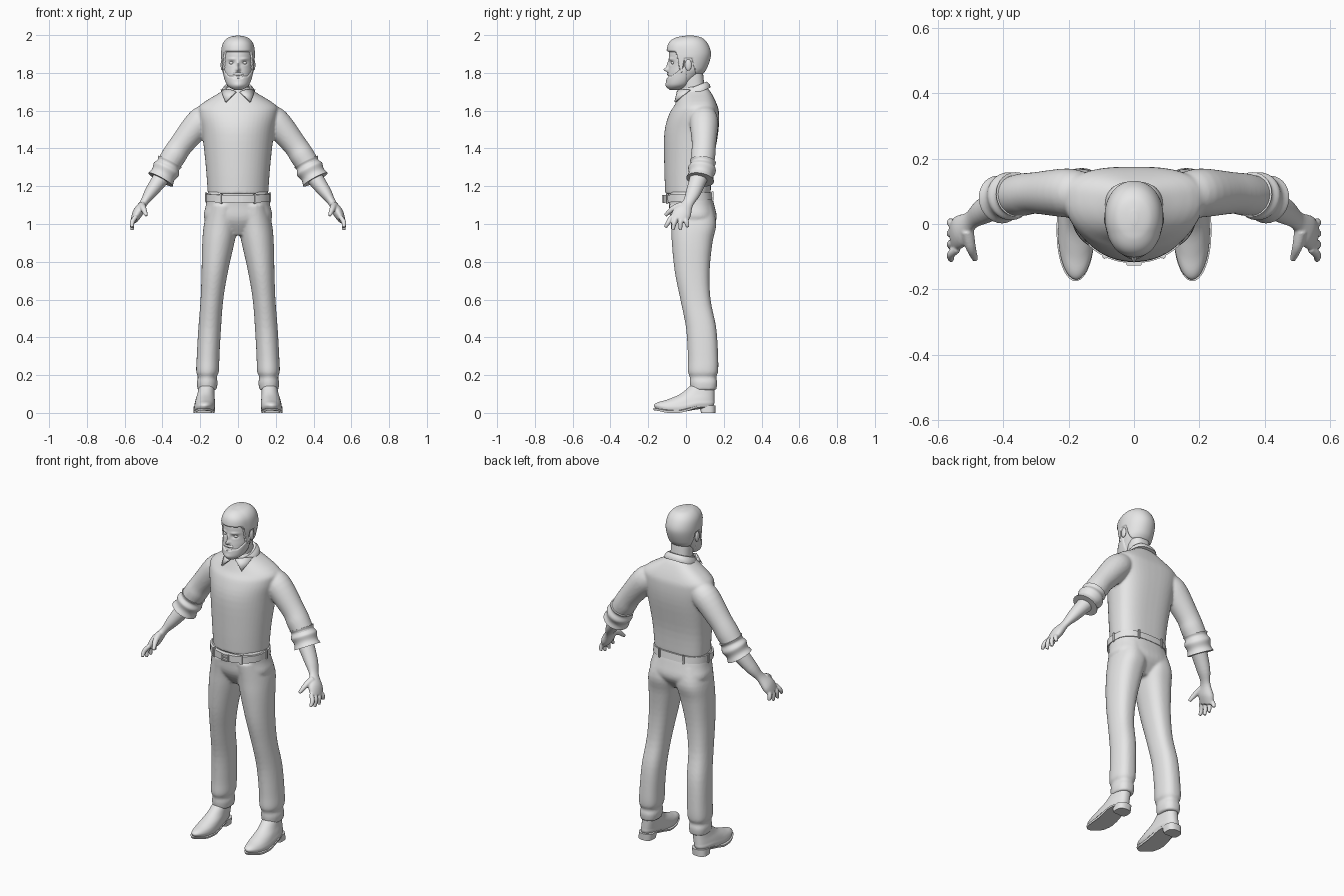
import bpy, bmesh, math
from mathutils import Vector

cube = bpy.data.objects.get("Cube")
if cube:
    bpy.data.objects.remove(cube, do_unlink=True)

clay = bpy.data.materials.new("clay_grey")
clay.use_nodes = True
clay.diffuse_color = (.8, .8, .8, 1)
clay.node_tree.nodes["Principled BSDF"].inputs["Base Color"].default_value = clay.diffuse_color
SIDES = ((1, "left_"), (-1, "right_"))


def finish(name, bm, angle=40):
    bmesh.ops.recalc_face_normals(bm, faces=bm.faces)
    mesh = bpy.data.meshes.new(name)
    bm.to_mesh(mesh)
    bm.free()
    mesh.materials.append(clay)
    ob = bpy.data.objects.new(name, mesh)
    bpy.context.collection.objects.link(ob)
    bpy.ops.object.select_all(action='DESELECT')
    ob.select_set(True)
    bpy.context.view_layer.objects.active = ob
    bpy.ops.object.shade_smooth_by_angle(angle=math.radians(angle))
    return ob


def fuse(ob, voxel, rounds):
    """Blend overlapping pieces into one soft surface."""
    remesh = ob.modifiers.new("fuse", 'REMESH')
    remesh.mode, remesh.voxel_size, remesh.use_smooth_shade = 'VOXEL', voxel, True
    ob.modifiers.new("soften", 'SMOOTH').iterations = rounds


def spline(rows, steps):
    """Catmull-Rom interpolation through rows of numbers."""
    rows = [Vector(row) for row in rows]
    padded = [rows[0]] + rows + [rows[-1]]
    out = []
    for a, b, c, d in zip(padded, padded[1:], padded[2:], padded[3:]):
        for k in range(steps):
            t = k / steps
            leave, arrive = (c - a) / 2, (d - b) / 2
            e = step(t)
            out.append(b.lerp(c, e) + leave * t * (1 - t) ** 2 - arrive * t * t * (1 - t))
    return out + [rows[-1]]


def step(t):
    t = min(max(t, 0), 1)
    return t * t * (3 - 2 * t)


def skin(bm, rings):
    loops = [[bm.verts.new(p) for p in ring] for ring in rings]
    for low, high in zip(loops, loops[1:]):
        for j in range(len(low)):
            bm.faces.new((low[j - 1], low[j], high[j], high[j - 1]))
    bm.faces.new(loops[0])
    bm.faces.new(loops[-1])


def loft(bm, rows, centre=lambda z: 0, widest=.5, seg=48, steps=4, front=2, back=2.5, tilt=0):
    """Stacked rings; row = height, half width, front y, back y."""
    rings = []
    for z, half, near, far in spline(rows, steps):
        middle = near + widest * (far - near)
        ring = []
        for j in range(seg):
            turn = math.tau * j / seg
            c, n = math.cos(turn), math.sin(turn)
            power, depth = (back, far - middle) if n > 0 else (front, middle - near)
            y = middle + math.copysign(abs(n) ** (2 / power), n) * depth
            x = centre(z) + math.copysign(abs(c) ** (2 / power), c) * half
            ring.append((x, y, z + tilt * y))
        rings.append(ring)
    skin(bm, rings)


def tube(bm, s, rows, flat=0, folds=0, seg=28, steps=5):
    """Swept rings that can flatten or fold along the way; row = x, y, z, radius."""
    rows = spline(rows, steps)
    path = [Vector((s * x, y, z)) for x, y, z, r in rows]
    rings = []
    for i, p in enumerate(path):
        along = (path[min(i + 1, len(path) - 1)] - path[max(i - 1, 0)]).normalized()
        wide = Vector((0, 1, 0))
        wide = (wide - along * wide.dot(along)).normalized()
        thin = along.cross(wide)
        t = i / (len(path) - 1)
        r = rows[i][-1] + folds * math.cos(t * math.tau * 2)
        turns = [math.tau * j / seg for j in range(seg)]
        rings.append([p + r * (wide * math.cos(a) + thin * math.sin(a) * (1 - flat * t)) for a in turns])
    skin(bm, rings)


def ball(name, centre, scale):
    bm = bmesh.new()
    bmesh.ops.create_uvsphere(bm, u_segments=20, v_segments=12, radius=1)
    bmesh.ops.scale(bm, vec=scale, verts=bm.verts)
    bmesh.ops.translate(bm, vec=centre, verts=bm.verts)
    finish(name, bm)


def box(name, centre, size, turn=0):
    bm = bmesh.new()
    bmesh.ops.create_cube(bm, size=1)
    bmesh.ops.scale(bm, vec=size, verts=bm.verts)
    bmesh.ops.bevel(bm, geom=bm.edges, offset=min(size) / 4, segments=2, affect='EDGES')
    ob = finish(name, bm)
    ob.location, ob.rotation_euler.z = centre, turn


# Shirt: torso and sleeves fused
bm = bmesh.new()
loft(bm, [(1.16, .16, -.11, .13), (1.3, .17, -.115, .14), (1.48, .19, -.115, .17), (1.58, .21, -.09, .175),
          (1.63, .2, -.06, .165), (1.7, .09, -.03, .13), (1.73, .06, -.02, .1)], widest=.6, back=2.8)
for s, side in SIDES:
    tube(bm, s, [(.14, .09, 1.58, .06), (.2, .095, 1.54, .075), (.3, .095, 1.42, .064),
                 (.34, .09, 1.36, .065), (.38, .085, 1.3, .06)])
fuse(finish("shirt", bm), .007, 5)

# Rolled cuffs, and creases above them
for s, side in SIDES:
    bm = bmesh.new()
    tube(bm, s, [(.36, .09, 1.33, .065), (.38, .085, 1.29, .07), (.41, .075, 1.235, .07)], folds=.004, steps=12)
    finish(side + "rolled_cuff", bm, 60)

# Forearms, palms, fingers and thumbs
for s, side in SIDES:
    bm = bmesh.new()
    tube(bm, s, [(.38, .08, 1.28, .05), (.46, .04, 1.17, .04), (.5, .01, 1.11, .03),
                 (.53, -.02, 1.06, .05), (.55, -.04, 1.02, .045)], flat=.6)
    for k in range(4):
        spread = k - 1.5
        root, tip = -.04 + .024 * spread, -.05 + .04 * spread
        tube(bm, s, [(.54, root, 1.04, .012), (.56, (root + tip) / 2, 1.01, .013),
                     (.56, tip, .96 + .015 * abs(spread), .009)], seg=12)
    tube(bm, s, [(.51, -.02, 1.1, .02), (.5, -.07, 1.08, .016), (.485, -.11, 1.045, .009)], seg=12)
    fuse(finish(side + "forearm_and_hand", bm), .004, 4)

# Trousers: hips and legs fused
bm = bmesh.new()
loft(bm, [(.94, .06, -.03, .1), (1.02, .175, -.08, .16), (1.1, .17, -.09, .15), (1.17, .16, -.1, .13)], front=2.2)
for s, side in SIDES:
    loft(bm, [(1.1, .08, -.09, .14), (1, .09, -.08, .16), (.9, .085, -.075, .14), (.75, .07, -.06, .125),
              (.6, .06, -.03, .13), (.45, .06, 0, .16), (.3, .06, .01, .17), (.22, .06, .01, .17),
              (.19, .05, .02, .16), (.16, .055, .02, .165), (.12, .05, .025, .16)],
         centre=lambda z: s * (.165 - .075 * z * z))
fuse(finish("trousers", bm), .007, 5)

# Belt, buckle and belt loops
bm = bmesh.new()
loft(bm, [(1.12, .17, -.12, .145), (1.16, .17, -.12, .14)], steps=1, back=2.8, tilt=.06)
finish("belt", bm)
box("buckle_prong", (0, -.12, 1.133), (.035, .012, .006))
for s, side in SIDES:
    box(side + "buckle_side", (s * .02, -.12, 1.133), (.007, .014, .04))
    box(("upper_" if s > 0 else "lower_") + "buckle_bar", (0, -.12, 1.133 + s * .018), (.04, .014, .007))
    for place, x, y, turn in (("front", .09, -.1, .5), ("side", .17, .03, math.pi / 2), ("back", .08, .14, 0)):
        box(side + place + "_belt_loop", (s * x, y, 1.14 + y * .06), (.014, .012, .055), s * turn)


# Shoes: uppers and soles bent up at arch and toe, with heel blocks
def bend(bm):
    for v in bm.verts:
        arch = .03 * step((v.co.y + .04) / .12)
        toe = .014 * step((-.09 - v.co.y) / .08)
        v.co.z += (arch + toe) * max(0, 1 - v.co.z / .1)


for s, side in SIDES:
    def ankle(z):
        return s * (.18 - .1 * z)

    bm = bmesh.new()
    loft(bm, [(.01, .05, -.16, .145), (.03, .055, -.17, .15), (.05, .053, -.15, .15), (.07, .05, -.1, .15),
              (.1, .045, -.03, .15), (.15, .04, .03, .15)], ankle, widest=.45)
    bend(bm)
    finish(side + "shoe_upper", bm)
    bm = bmesh.new()
    loft(bm, [(0, .055, -.17, .15), (.012, .058, -.175, .155)], ankle, widest=.45, steps=1)
    bend(bm)
    finish(side + "shoe_sole", bm)
    bm = bmesh.new()
    loft(bm, [(0, .043, .08, .155), (.04, .045, .07, .157)], ankle, steps=1, front=5)
    finish(side + "shoe_heel", bm)

# Neck and shirt collar
bm = bmesh.new()
loft(bm, [(1.66, .06, -.02, .105), (1.8, .058, -.03, .09)])
finish("neck", bm)
bm = bmesh.new()
loft(bm, [(1.67, .09, -.04, .13), (1.69, .085, -.037, .125), (1.71, .07, -.03, .11)], steps=2, tilt=.4)
finish("collar", bm)
for s, side in SIDES:
    bm = bmesh.new()
    bm.faces.new([bm.verts.new((s * x, y, z)) for x, y, z in
                  ((.01, -.045, 1.7), (.04, -.037, 1.71), (.09, .02, 1.71), (.065, -.058, 1.645))])
    solid = finish(side + "collar_point", bm).modifiers.new("thickness", 'SOLIDIFY')
    solid.thickness, solid.offset = .01, 0

# Head: a loft shaped by soft bumps (x, z, spread in x, spread in z, push forward)
SKULL = [(1.715, .02, -.085, -.04), (1.74, .055, -.1, .02), (1.8, .075, -.095, .085), (1.84, .08, -.09, .11),
         (1.9, .083, -.09, .125), (1.95, .075, -.08, .11), (1.98, .05, -.045, .08), (1.99, .01, 0, .04)]
BUMPS = {"nose": (0, 1.817, .01, .011, .024), "bridge": (0, 1.842, .007, .02, .012),
         "brow": (.034, 1.873, .02, .006, .006), "socket": (.034, 1.853, .014, .009, -.011),
         "mouth": (0, 1.782, .02, .004, -.006), "chin": (0, 1.735, .02, .012, .005)}


def head_shell(name, mask=None, thickness=lambda p: 0):
    """The head, or a raised layer over it wherever the mask is above zero."""
    bm = bmesh.new()
    loft(bm, SKULL, widest=.52, seg=112, steps=12, back=2.1)
    for v in bm.verts:
        if v.co.y < -.02:
            v.co.y -= sum(push * math.exp(-((abs(v.co.x) - x) / wide) ** 2 - ((v.co.z - z) / tall) ** 2)
                          for x, z, wide, tall, push in BUMPS.values())
    if mask:
        bmesh.ops.recalc_face_normals(bm, faces=bm.faces)
        bm.normal_update()
        weight = {v: mask(v.co) for v in bm.verts}
        moves = {v: v.normal * (w * thickness(v.co) - .003 * (1 - w)) for v, w in weight.items()}
        bare = [f for f in bm.faces if not any(weight[v] for v in f.verts)]
        for v, move in moves.items():
            v.co += move
        bmesh.ops.delete(bm, geom=bare, context='FACES')
    finish(name, bm, 60)


def hair_mask(p):
    """Hairline drops at the temple, rises over the ear, drops to the nape."""
    temple, ear, nape = step((p.y + .055) / .03), step((p.y + .02) / .015), step((p.y - .03) / .025)
    line = 1.908 - .11 * temple + .075 * ear - .08 * nape
    return step((p.z - line) / .008)


def beard_mask(p):
    if p.y > .01:
        return 0
    cheek = step((1.785 + max(0, p.y + .075) * .8 - p.z) / .007) * step((.008 - p.y) / .01)
    moustache = step(2 - 2 * (p.x / .036) ** 2 - 2 * ((p.z - 1.793) / .009) ** 2)
    lips = step(2 - (p.x / .02) ** 2 - ((p.z - 1.778) / .006) ** 2)
    return max(cheek, moustache) * (1 - lips)


head_shell("head")
head_shell("hair", hair_mask, lambda p: .007 + .007 * step((-.02 - p.y) / .06))
head_shell("beard", beard_mask, lambda p: .005)
for s, side in SIDES:
    ball(side + "eye", (s * .034, -.068, 1.853), (.013, .011, .009))
    ball(side + "ear", (s * .083, .012, 1.842), (.009, .018, .03))
